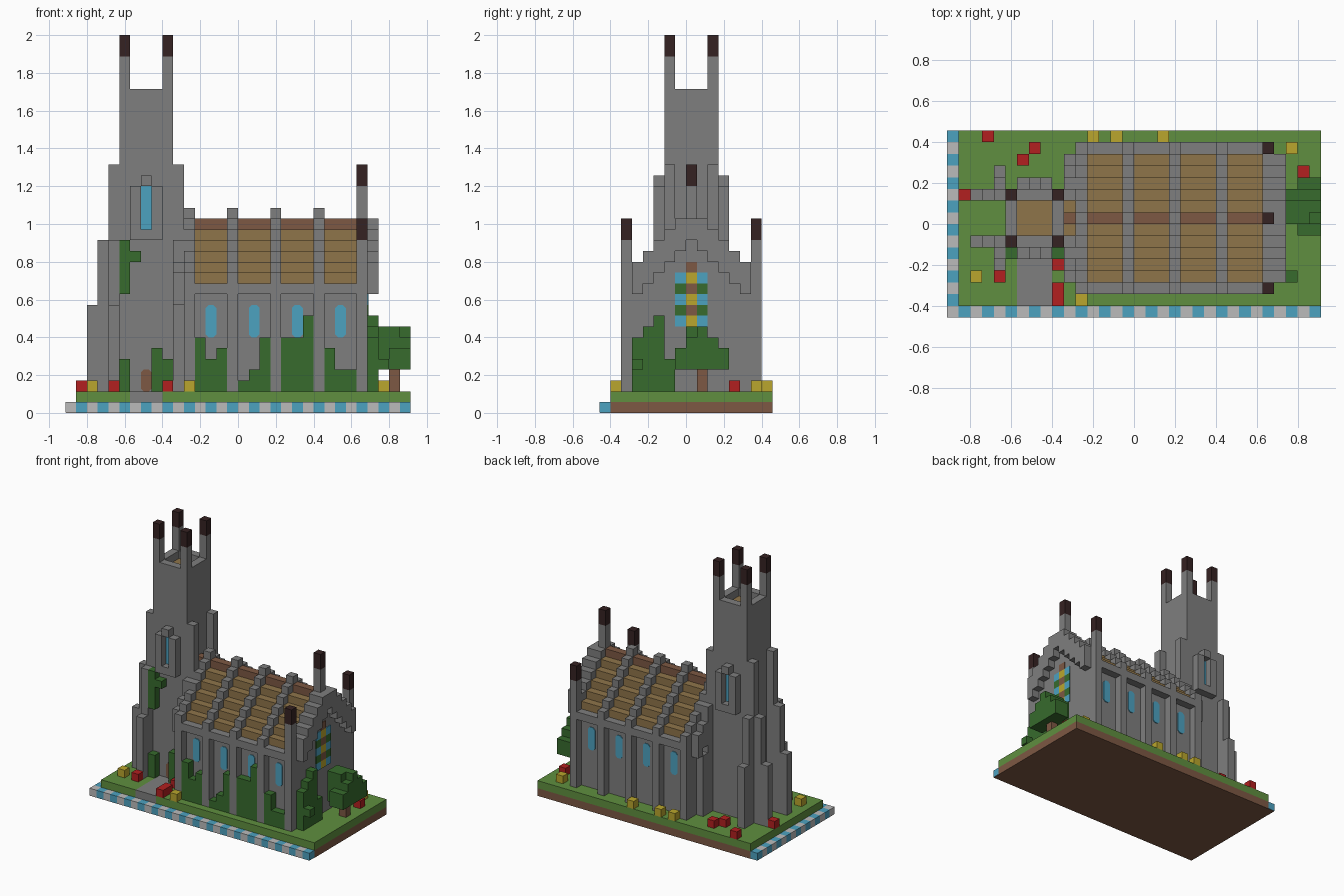
import bpy
import bmesh
from mathutils import Vector

if "Cube" in bpy.data.objects:
    bpy.data.objects.remove(bpy.data.objects["Cube"])

U = 2 / 35                      # one block
OX, OY = 16, 8                  # block grid centre


def material(name, r, g, b):
    m = bpy.data.materials.new(name)
    m.use_nodes = True
    m.diffuse_color = (r, g, b, 1)
    m.node_tree.nodes["Principled BSDF"].inputs["Base Color"].default_value = (r, g, b, 1)
    return m


STONE = material("stone_grey", .21, .21, .21)
PALE = material("pale_grey", .5, .5, .5)
BLUE = material("glass_blue", .073, .36, .53)
GRASS = material("grass_green", .115, .275, .05)
LEAF = material("leaf_green", .038, .147, .026)
TAN = material("roof_tan", .275, .178, .068)
BROWN = material("earth_brown", .205, .098, .056)
DARK = material("dark_cap", .036, .016, .016)
RED = material("flower_red", .445, .014, .014)
YELLOW = material("flower_yellow", .49, .38, .026)


def finish(name, bm, mat):
    mesh = bpy.data.meshes.new(name)
    bm.to_mesh(mesh)
    bm.free()
    mesh.materials.append(mat)
    ob = bpy.data.objects.new(name, mesh)
    bpy.context.collection.objects.link(ob)


def blocks(name, mat, boxes):
    """One object made of boxes (x0, x1, y0, y1, z0, z1) in block units."""
    bm = bmesh.new()
    for x0, x1, y0, y1, z0, z1 in boxes:
        verts = bmesh.ops.create_cube(bm, size=1)["verts"]
        for v in verts:
            v.co = Vector((x0 + (v.co.x + .5) * (x1 - x0) - OX,
                           y0 + (v.co.y + .5) * (y1 - y0) - OY,
                           z0 + (v.co.z + .5) * (z1 - z0))) * U
    finish(name, bm, mat)


def panes(name, mat, cells, z0, z1, cut):
    """Thin upright plates with clipped corners, one per (x, y, outward)."""
    bm = bmesh.new()
    for x, y, out in cells:
        outline = [(cut, z0), (1 - cut, z0), (1, z0 + cut), (1, z1 - cut),
                   (1 - cut, z1), (cut, z1), (0, z1 - cut), (0, z0 + cut)]
        face = bm.faces.new([bm.verts.new(Vector((x + a - OX, y - OY, z)) * U)
                             for a, z in outline])
        ext = bmesh.ops.extrude_face_region(bm, geom=[face])["geom"]
        moved = [v for v in ext if isinstance(v, bmesh.types.BMVert)]
        bmesh.ops.translate(bm, verts=moved, vec=(0, out * .1 * U, 0))
    bmesh.ops.recalc_face_normals(bm, faces=bm.faces)
    finish(name, bm, mat)


def mirror_y(boxes):
    """Add the copy across the church's long axis."""
    return boxes + [(a, b, 17 - d, 17 - c, e, f) for a, b, c, d, e, f in boxes]


# Base: earth, chequered border, lawn and path
blocks("base_earth", BROWN, [(1, 32, 1, 16, 0, 1), (.05, 31.95, .05, 15.95, 0, .05)])
border = [(i, 0) for i in range(32)] + [(0, j) for j in range(1, 16)]
for parity, mat in enumerate((PALE, BLUE)):
    blocks("border_pale" if parity == 0 else "border_blue", mat,
           [(i, i + 1, j, j + 1, .05, 1) for i, j in border if (i + j) % 2 == parity])
blocks("lawn", GRASS, [(1, 6, 1, 16, 1, 2), (9, 32, 1, 16, 1, 2), (6, 9, 6, 16, 1, 2)])
blocks("path", STONE, [(6, 9, 1, 6, 1, 2)])

# Tower shaft with open parapet and corner pinnacles
blocks("tower_shaft", STONE, [(5, 10, 6, 11, 2, 28), (5, 10, 6, 7, 28, 30), (5, 10, 10, 11, 28, 30),
                              (5, 6, 7, 10, 28, 30), (9, 10, 7, 10, 28, 30)])
blocks("tower_floor", TAN, [(6, 9, 7, 10, 28, 29)])
corners = [(i, j) for i in (5, 9) for j in (6, 10)]
blocks("tower_pinnacles", STONE, [(i, i + 1, j, j + 1, 30, 33) for i, j in corners])
blocks("tower_pinnacle_caps", DARK, [(i, i + 1, j, j + 1, 33, 35) for i, j in corners])

# Stepped tower buttresses
steps = [(4, 5, 6, 7, 2, 23), (3, 4, 6, 7, 2, 16), (2, 3, 6, 7, 2, 10), (10, 11, 6, 7, 2, 23)]
for i in (4, 10):
    steps += [(i, i + 1, 5, 6, 2, 16), (i, i + 1, 4, 5, 2, 10)]
blocks("tower_buttresses", STONE, mirror_y(steps))

# Tower windows and door
blocks("tower_window_frames", STONE, mirror_y([(6, 7, 5, 6, 16, 21), (8, 9, 5, 6, 16, 21),
                                               (7, 8, 5, 6, 16, 17), (7, 8, 5, 6, 21, 22)]))
panes("tower_glass", BLUE, [(7, 6, -1), (7, 11, 1)], 17, 21, .02)
panes("door", BROWN, [(7, 6, -1)], 2, 4, .25)

# Nave walls, columns and eaves
RIBS = (11, 15, 19, 23, 27)
blocks("nave_walls", STONE, [(12, 27, 3, 14, 2, 12), (11, 12, 2, 15, 2, 12), (27, 28, 2, 15, 2, 12)])
blocks("nave_columns", STONE, mirror_y([(i, i + 1, 2, 3, 2, 11) for i in RIBS[1:4]]))
blocks("nave_eaves", STONE, mirror_y([(12, 27, 2, 3, 11, 12)]))
panes("nave_windows", BLUE, [(i, y, out) for i in (13, 17, 21, 25) for y, out in ((3, -1), (14, 1))],
      7, 10, .28)

# Stepped roof, ridge and ribs
blocks("roof_steps", TAN, [(12, 27, 8 - d, 9 + d, 17 - d, 18 - d) for d in range(1, 6)]
       + [(10, 11, 7, 10, 16, 17)])
blocks("roof_ridge", BROWN, [(12, 27, 8, 9, 17, 18), (10, 11, 8, 9, 17, 18)])
blocks("roof_ribs", STONE, [(i, i + 1, 8 - d, 9 + d, 18 - d, 19 - d)
                            for i in RIBS for d in range(7) if not (i == 27 and d == 0)])


# Gable copings
def coping(i, peak, cap):
    return [(i, i + 1, j, j + 1, peak - abs(j - 8) - 3, min(cap, peak - abs(j - 8)))
            for j in range(3, 14)]


blocks("east_coping", STONE, coping(28, 19, 18))
blocks("west_coping", STONE, [b for b in coping(10, 18, 18) if not 6 <= b[2] <= 10])

# East pinnacles
tips = [(2, 12, 16), (8, 18, 21), (14, 12, 16)]
blocks("east_pinnacles", STONE, [(27, 28, j, j + 1, a, b) for j, a, b in tips])
blocks("east_pinnacle_caps", DARK, [(27, 28, j, j + 1, b, b + 2) for j, a, b in tips])


# East stained window, alternating colours by row
def stained(name, mat, columns, rows):
    blocks(name, mat, [(28, 28.1, j, j + 1, k, k + 1) for j in columns for k in rows])


stained("stained_blue", BLUE, (7, 9), (8, 10, 12))
stained("stained_green", LEAF, (7, 9), (9, 11))
stained("stained_yellow", YELLOW, (8,), (8, 10, 12))
stained("stained_brown", BROWN, (8,), (9, 11, 13))

# Ivy on the south wall, east wall and tower
ivy_tops = {12: 7, 13: 5, 14: 6, 16: 3, 17: 4, 18: 7, 20: 7, 21: 7, 22: 9, 24: 6, 25: 4, 26: 4}
blocks("south_ivy", LEAF, [(i, i + 1, 2, 3, 2, top) for i, top in ivy_tops.items()])
blocks("east_ivy", LEAF, [(28, 29, j, j + 1, 2, top) for j, top in ((3, 7), (4, 8), (5, 9), (6, 5))]
       + [(29, 30, 3, 4, 4, 5)])
blocks("tower_ivy", LEAF, [(5, 6, 5, 6, 11, 16), (6, 7, 5, 6, 14, 15), (5, 6, 5, 6, 2, 5),
                           (8, 9, 5, 6, 2, 6), (9, 10, 5, 6, 2, 5)])

# Tree
blocks("tree_trunk", BROWN, [(30, 31, 9, 10, 2, 4)])
blocks("tree_leaves", LEAF, [(29, 32, 8, 11, 4, 7), (30, 32, 7, 12, 4, 6), (29, 31, 8, 10, 7, 8),
                             (31, 32, 9, 10, 7, 8)])

# Flowers
red = [(3, 15), (7, 14), (6, 13), (1, 10), (4, 3), (9, 4), (9, 2), (9, 1), (30, 12)]
yellow = [(12, 15), (14, 15), (18, 15), (2, 3), (11, 1), (29, 14)]
for name, mat, spots in (("red_flowers", RED, red), ("yellow_flowers", YELLOW, yellow)):
    blocks(name, mat, [(i, i + 1, j, j + 1, 2, 3) for i, j in spots])
